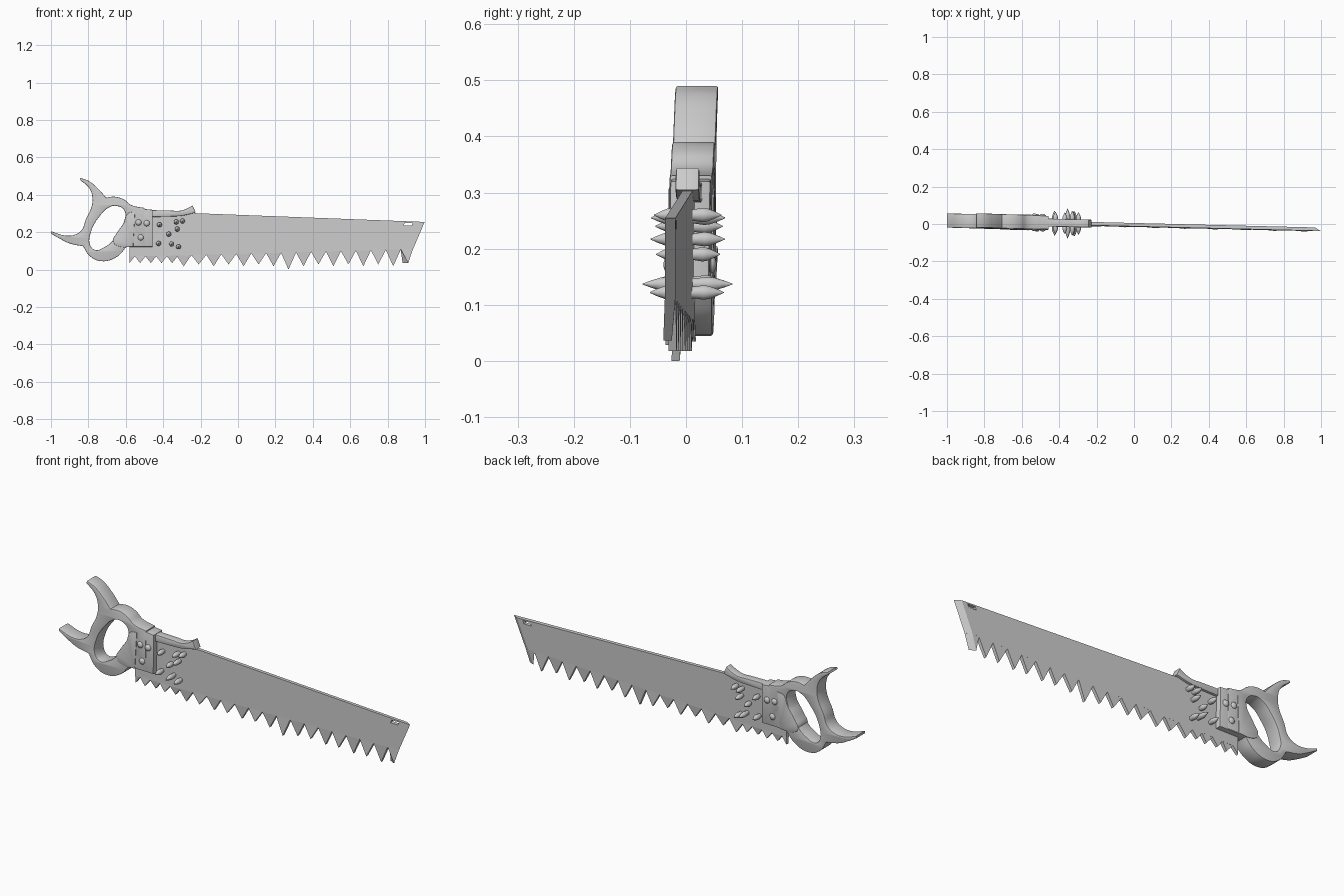
import bpy, bmesh, math
from mathutils import Matrix, Vector

if "Cube" in bpy.data.objects:
    bpy.data.objects.remove(bpy.data.objects["Cube"])

steel = bpy.data.materials.new("plain grey")
steel.use_nodes = True
steel.diffuse_color = (0.6, 0.6, 0.6, 1)
steel.node_tree.nodes["Principled BSDF"].inputs["Base Color"].default_value = (0.6, 0.6, 0.6, 1)


def finish(name, bm, angle=35):
    """Lean the part with the whole saw, then make it an object."""
    bmesh.ops.recalc_face_normals(bm, faces=bm.faces)
    for v in bm.verts:
        v.co.y += -0.024 * v.co.x - 0.005 + 0.015 * (v.co.z - 0.2)
    me = bpy.data.meshes.new(name)
    bm.to_mesh(me)
    bm.free()
    me.materials.append(steel)
    ob = bpy.data.objects.new(name, me)
    bpy.context.collection.objects.link(ob)
    bpy.ops.object.select_all(action='DESELECT')
    ob.select_set(True)
    bpy.context.view_layer.objects.active = ob
    bpy.ops.object.shade_smooth_by_angle(angle=math.radians(angle))
    return ob


def slab(loops, half, bevel=0.0):
    """Flat slab from x-z outlines; a third value marks a sharp corner."""
    cu = bpy.data.curves.new("outline", 'CURVE')
    cu.dimensions, cu.fill_mode, cu.resolution_u = '2D', 'BOTH', 6
    cu.extrude, cu.bevel_depth, cu.offset = half - bevel, bevel, -bevel
    cu.bevel_resolution = 1
    for pts in loops:
        sp = cu.splines.new('BEZIER')
        sp.bezier_points.add(len(pts) - 1)
        sp.use_cyclic_u = True
        for bp, p in zip(sp.bezier_points, pts):
            bp.co = (p[0], p[1], 0)
            kind = 'VECTOR' if len(p) > 2 else 'AUTO'
            bp.handle_left_type = bp.handle_right_type = kind
    tmp = bpy.data.objects.new("outline", cu)
    bpy.context.collection.objects.link(tmp)
    dg = bpy.context.evaluated_depsgraph_get()
    me = bpy.data.meshes.new_from_object(tmp.evaluated_get(dg))
    bm = bmesh.new()
    bm.from_mesh(me)
    bpy.data.objects.remove(tmp)
    bpy.data.meshes.remove(me)
    bmesh.ops.remove_doubles(bm, verts=bm.verts, dist=0.0003)
    bmesh.ops.transform(bm, matrix=Matrix.Rotation(math.pi / 2, 4, 'X'), verts=bm.verts)
    return bm


def sharp(pts):
    return [(x, z, 1) for x, z in pts]


# Horned handle with its grip hole
horns = [(-.842, .49, 1), (-.80, .475), (-.75, .435), (-.705, .385, 1), (-.66, .39),
         (-.61, .375), (-.57, .345), (-.5, .33, 1), (-.5, .125, 1), (-.595, .125, 1),
         (-.645, .07), (-.73, .045), (-.795, .075), (-.828, .125, 1), (-.90, .14),
         (-.955, .167), (-1, .193, 1), (-1, .205, 1), (-.92, .182), (-.87, .188),
         (-.835, .213), (-.815, .265), (-.785, .33), (-.778, .38), (-.795, .435),
         (-.846, .48, 1)]
grip = [(-.685, .335), (-.645, .34), (-.607, .315), (-.607, .265), (-.64, .205),
        (-.67, .155), (-.715, .12), (-.762, .105), (-.79, .13), (-.785, .205), (-.74, .285)]
finish("handle", slab([horns, grip], 0.038, 0.004))

# Raised lobe between grip and bolster
lobe = [(-.59, .3), (-.608, .255), (-.645, .2), (-.668, .15), (-.64, .125),
        (-.56, .122, 1), (-.55, .31, 1)]
finish("handle_lobe", slab([lobe], 0.041, 0.004))

# Bolster plate clamping the blade
finish("bolster", slab([sharp([(-.558, .33), (-.457, .32), (-.457, .122), (-.57, .122)])],
                       0.036, 0.004))

# Curled guard over the spine
guard = [(-.46, .318, 1), (-.36, .316), (-.31, .315), (-.27, .328), (-.243, .344, 1),
         (-.226, .305, 1), (-.30, .288), (-.37, .284), (-.46, .282, 1)]
finish("guard", slab([guard], 0.021, 0.004))

# Blade body with a slanted slot near the tip
T = 0.009
body = sharp([(-.58, .125), (-.5, .31), (-.235, .302), (.998, .255), (.936, .11),
              (-.32, .075), (-.58, .07)])
slot = sharp([(.885, .235), (.892, .25), (.935, .25), (.928, .235)])
blade = slab([body, slot], T)


def tooth(x, tip, half, base, side):
    """Wedge tooth whose tip is set slightly to one side."""
    lo, hi = max(x - half, -.58), min(x + half, .936)
    rings = []
    for y in (-T, T):
        tip_y = y * 0.8 + side * 0.004
        rings.append([blade.verts.new(c) for c in (
            (lo, y, base), (hi, y, base), (x, tip_y, tip))])
    a, b = rings
    blade.faces.new(a)
    blade.faces.new(b[::-1])
    for i in range(3):
        j = (i + 1) % 3
        blade.faces.new((a[i], b[i], b[j], a[j]))


# Fine teeth under the handle, then large teeth to the tip
for i in range(5):
    tooth(-.58 + .057 * i, .035, .032, .076, (-1) ** i)
for i in range(16):
    low = 0.0 if i == 7 else 0.018 + 0.01 * (i % 2) + 0.008 * (i == 15)
    tooth(-.29 + .08 * i, low, .041, .078 + .0022 * i, (-1) ** i)

# Bevel the far end of the blade toward the back
for v in blade.verts:
    if v.co.y > 0 and v.co.x > .9 + (v.co.z - .04) * .37:
        v.co.x -= .03
finish("blade", blade, 25)


def studs(name, centres, profile, segments):
    """Turned studs passing through the saw, pointing both ways."""
    bm = bmesh.new()
    for x, z, length in centres:
        rings = []
        for r, y in profile:
            rings.append([bm.verts.new((x + r * math.cos(a), y * length, z + r * math.sin(a)))
                          for a in (2 * math.pi * k / segments for k in range(segments))])
        for p, q in zip(rings, rings[1:]):
            for k in range(segments):
                n = (k + 1) % segments
                bm.faces.new((p[k], p[n], q[n], q[k]))
        bm.faces.new(rings[0])
        bm.faces.new(rings[-1])
    return finish(name, bm, 50)


def both_ways(half):
    return [(r, -y) for r, y in half] + [(r, y) for r, y in reversed(half)]


# Domed rivets on the bolster
studs("rivets", [(-.532, .252, .047), (-.488, .248, .047), (-.52, .172, .047)],
      both_ways([(.004, 1), (.011, .95), (.015, .87), (.017, .75)]), 12)

# Spikes driven through the blade
studs("spikes", [(-.42, .24, .06), (-.33, .255, .066), (-.297, .26, .06), (-.325, .217, .066),
                 (-.37, .19, .057), (-.425, .14, .066), (-.355, .137, .08), (-.318, .122, .066)],
      both_ways([(.0008, 1), (.007, .8), (.012, .6), (.0135, .45), (.011, .2)]), 10)
